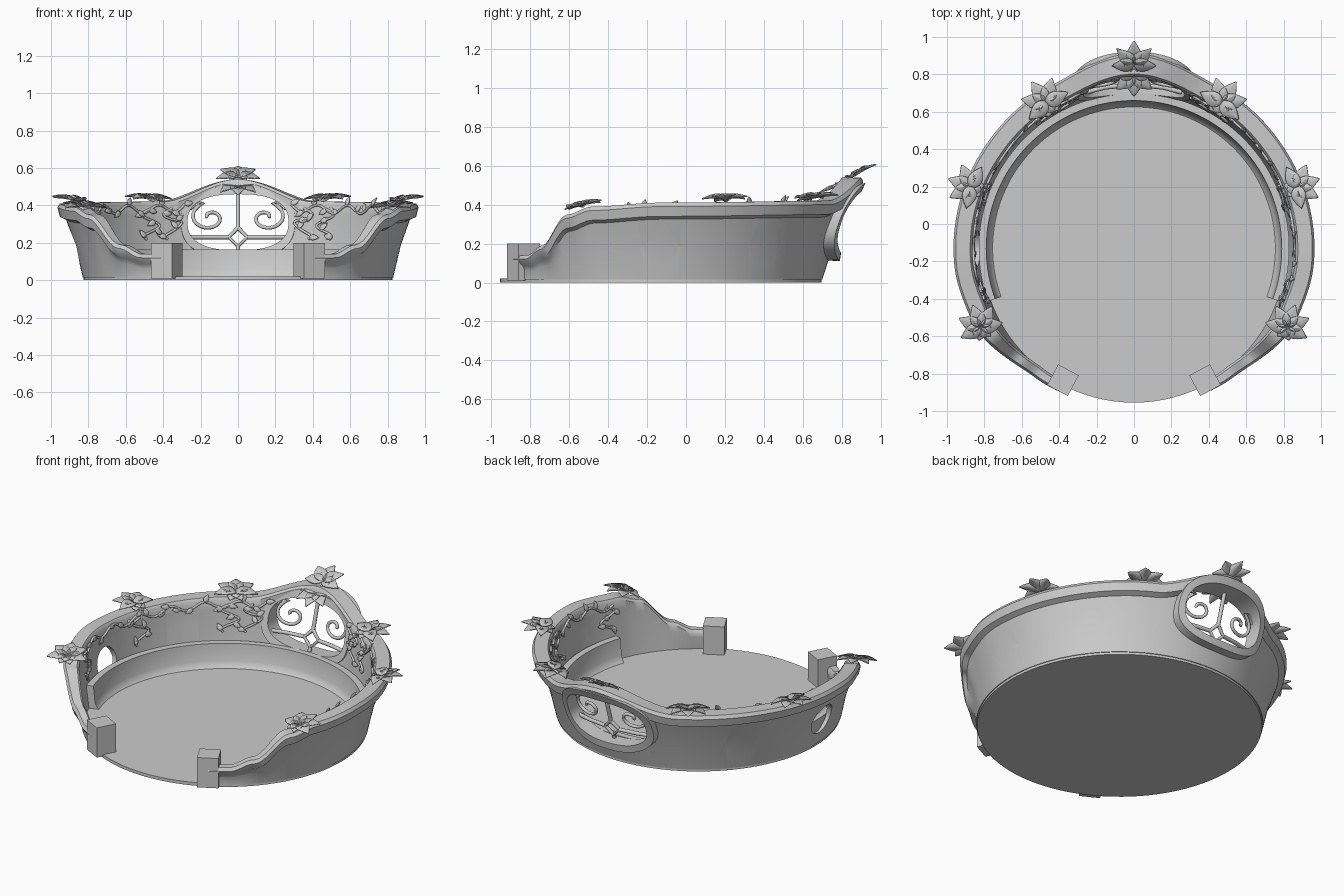
import bpy, bmesh, math, random
from mathutils import Vector, Matrix

random.seed(4)
if "Cube" in bpy.data.objects:
    bpy.data.objects.remove(bpy.data.objects["Cube"])

CY = -0.13          # centre of the round plan in y
FLOOR = 0.02

stone = bpy.data.materials.new("light grey")
stone.use_nodes = True
stone.diffuse_color = (0.6, 0.6, 0.6, 1)
stone.node_tree.nodes["Principled BSDF"].inputs["Base Color"].default_value = (0.6, 0.6, 0.6, 1)


def finish(obj, angle=40):
    bpy.ops.object.select_all(action='DESELECT')
    obj.select_set(True)
    bpy.context.view_layer.objects.active = obj
    if obj.type == 'CURVE':
        bpy.ops.object.convert(target='MESH')
    bpy.ops.object.shade_smooth_by_angle(angle=math.radians(angle))
    return obj


def new_object(name, bm):
    bmesh.ops.recalc_face_normals(bm, faces=bm.faces)
    mesh = bpy.data.meshes.new(name)
    bm.to_mesh(mesh)
    bm.free()
    mesh.materials.append(stone)
    obj = bpy.data.objects.new(name, mesh)
    bpy.context.collection.objects.link(obj)
    return obj


def loft(name, rings, closed=False):
    """Skin a list of closed rings; cap the ends unless the loft closes on itself."""
    bm = bmesh.new()
    loops = [[bm.verts.new(p) for p in ring] for ring in rings]
    n = len(loops[0])
    pairs = list(zip(loops, loops[1:])) + ([(loops[-1], loops[0])] if closed else [])
    for a, b in pairs:
        for i in range(n):
            bm.faces.new((a[i], a[(i + 1) % n], b[(i + 1) % n], b[i]))
    if not closed:
        bm.faces.new(loops[0])
        bm.faces.new(loops[-1])
    return new_object(name, bm)


def tube(name, points, radius):
    curve = bpy.data.curves.new(name, 'CURVE')
    curve.dimensions = '3D'
    curve.bevel_depth = radius
    curve.bevel_resolution = 2
    curve.use_fill_caps = True
    spline = curve.splines.new('POLY')
    spline.points.add(len(points) - 1)
    for sp, p in zip(spline.points, points):
        sp.co = (*p, 1)
    curve.materials.append(stone)
    obj = bpy.data.objects.new(name, curve)
    bpy.context.collection.objects.link(obj)
    return finish(obj, 60)


def polar(deg, r, z):
    """Angle is measured from the back, positive towards the left side."""
    a = math.radians(deg)
    return Vector((r * math.sin(a), CY + r * math.cos(a), z))


def sample(table, deg):
    d = abs(deg)
    for (a, va), (b, vb) in zip(table, table[1:]):
        if d <= b:
            t = (d - a) / (b - a)
            return va + (vb - va) * t * t * (3 - 2 * t)
    return table[-1][1]


HEIGHT = [(0, .54), (27, .42), (90, .41), (112, .39), (121, .35), (134, .19), (143, .14), (153, .14)]
RADIUS = [(0, 1.04), (28, .975), (60, .965), (95, .965), (113, .95), (143, .87), (153, .865)]
WIDTH = [(0, .12), (30, .105), (110, .10), (140, .065), (153, .06)]


# Flared wall with an overhanging rim
def wall_ring(deg):
    h, r, w = sample(HEIGHT, deg), sample(RADIUS, deg), sample(WIDTH, deg)
    lip = min(.07, h * .3)
    over = w * .45
    section = [(.83, .015), ((.83 + r - over) / 2 - .005, h * .45), (r - over, h - lip - .015),
               (r - .012, h - lip), (r, h - .02), (r - .012, h), (r - w + .012, h),
               (r - w, h - .015), (r - w, h - lip), (min(.815, r - w + .01), .015)]
    return [polar(deg, *p) for p in section]


wall = loft("wall", [wall_ring(d * 1.5) for d in range(-101, 102)])


# Window openings
def oval(t, sx, sz):
    c, s = math.cos(t), math.sin(t)
    return (sx * math.copysign(abs(c) ** .8, c), .31 + sz * math.copysign(abs(s) ** .8, s))


STEPS = [2 * math.pi * i / 48 for i in range(48)]
cutters = [loft("back_cutter", [[(x, y, z) for x, z in (oval(t, .275, .155) for t in STEPS)]
                                for y in (.4, 1.3)])]
for deg in (-90, -52, 52, 90):
    bm = bmesh.new()
    bmesh.ops.create_cone(bm, cap_ends=True, segments=32, radius1=.095, radius2=.095, depth=.5)
    aim = Vector((0, 0, 1)).rotation_difference(polar(deg, 1, CY) - Vector((0, CY, CY)))
    bm.transform(Matrix.Translation(polar(deg, .87, .185)) @ aim.to_matrix().to_4x4())
    cutters.append(new_object("round_cutter", bm))
bpy.context.view_layer.objects.active = wall
for cutter in cutters:
    cutter.hide_render = True
    mod = wall.modifiers.new("opening", 'BOOLEAN')
    mod.operation, mod.solver, mod.object = 'DIFFERENCE', 'EXACT', cutter
    bpy.ops.object.modifier_apply(modifier=mod.name)
    bpy.data.objects.remove(cutter)
finish(wall)

# Floor disc and low inner band
bm = bmesh.new()
bmesh.ops.create_cone(bm, cap_ends=True, segments=96, radius1=.825, radius2=.825, depth=FLOOR)
bm.transform(Matrix.Translation((0, CY, FLOOR / 2)))
finish(new_object("floor", bm))
band = [(.75, .015), (.765, .028), (.78, .06), (.79, .165), (.83, .165), (.83, .015)]
finish(loft("inner_band", [[polar(d * 2, *p) for p in band] for d in range(-55, 56)]))

# Gate posts
for side in (-1, 1):
    bm = bmesh.new()
    bmesh.ops.create_cube(bm, size=1)
    bm.transform(Matrix.Translation((side * .38, -.835, .105))
                 @ Matrix.Rotation(side * math.radians(28), 4, 'Z')
                 @ Matrix.Diagonal((.125, .125, .19, 1)))
    new_object("gate_post", bm)


# Back window: deep frame, bars and scrolls
def on_back(x, z, r):
    return Vector((x, CY + math.sqrt(r * r - x * x), z))


def frame_ring(t):
    ring = []
    for sx, sz, far in ((.27, .15, 0), (.305, .195, 0), (.315, .2, 1), (.275, .155, 1)):
        x, z = oval(t, sx, sz)
        rise = max(0, z - .1)
        ring.append(on_back(x, z, .92 + .5 * rise ** 1.5 if far else .81 + .25 * rise))
    return ring


finish(loft("window_frame", [frame_ring(t) for t in STEPS], closed=True))


def bar(name, pts, radius=.012):
    tube(name, [on_back(x, z, .85 + .3 * (z - .15)) for x, z in pts], radius)


bar("window_upright", [(0, .275), (0, .37), (0, .465)])
bar("window_lower_upright", [(0, .15), (0, .185)])
bar("window_diamond", [(.05 * math.sin(a * math.pi / 2), .23 + .05 * math.cos(a * math.pi / 2))
                       for a in range(5)])
for s in (-1, 1):
    bar("window_crossbar", [(s * .05, .23), (s * .16, .23), (s * .28, .23)])
    spiral = [(s * (.15 + (.015 + .012 * a) * math.cos(a)), .335 + (.012 + .009 * a) * math.sin(a))
              for a in (i * .3 for i in range(26))]
    bar("window_scroll", spiral + [(s * .22, .42), (s * .255, .38)], .01)


# Leaves: pointed folded blades, fanned into clusters
def blade(bm, matrix, length, width):
    rows = []
    for i in range(7):
        t = i / 6
        half = width * math.sin(math.pi * min(1, t * .93 + .07) ** .8) * .5 + .001
        rows.append([bm.verts.new(matrix @ Vector((k * half, t * length,
                     .35 * half * abs(k) - .12 * length * t * t))) for k in (-1, 0, 1)])
    for a, b in zip(rows, rows[1:]):
        for k in (0, 1):
            bm.faces.new((a[k], a[k + 1], b[k + 1], b[k]))


def leaf_object(name, bm):
    obj = new_object(name, bm)
    mod = obj.modifiers.new("thickness", 'SOLIDIFY')
    mod.thickness = .006
    finish(obj, 50)
    bpy.ops.object.modifier_apply(modifier=mod.name)


def cluster(pos, heading, tilt, size):
    bm = bmesh.new()
    base = (Matrix.Translation(pos) @ Matrix.Rotation(math.radians(heading), 4, 'Z')
            @ Matrix.Rotation(math.radians(tilt), 4, 'X'))
    for turn, scale in ((0, 1), (48, 1), (-48, 1), (100, .95), (-100, .95), (155, .6), (-155, .6)):
        spin = Matrix.Rotation(math.radians(turn), 4, 'Z') @ Matrix.Rotation(.12, 4, 'X')
        blade(bm, base @ spin, size * scale, size * .62)
    leaf_object("leaf_cluster", bm)


cluster((0, .865, .55), 0, 28, .125)
cluster((0, .80, .50), 180, -18, .125)
for s in (-1, 1):
    cluster((s * .47, .65, .435), s * -35, 10, .135)
    cluster((s * .875, .20, .43), s * -70, 10, .125)
    cluster((s * .82, -.55, .395), s * -20, 14, .125)


# Vines on the inside of the wall, with small leaves
def inner(deg, drop):
    h, r, w = sample(HEIGHT, deg), sample(RADIUS, deg), sample(WIDTH, deg)
    lean = max(0, drop - .06) / (h - .08)
    top = r - w - .006
    return polar(deg, top + (.80 - top) * min(1, lean), h - drop)


def small_leaf(bm, pos, deg):
    turn = (Matrix.Translation(pos) @ Matrix.Rotation(math.radians(-deg), 4, 'Z')
            @ Matrix.Rotation(math.radians(75), 4, 'X')
            @ Matrix.Rotation(random.uniform(-2.6, 2.6), 4, 'Z'))
    blade(bm, turn, .05, .03)


for s in (-1, 1):
    bm = bmesh.new()
    path = [(s * (19 + i * 1.2), .04 + .022 * math.sin(i * .55)) for i in range(76)]
    tube("rim_vine", [inner(*p) for p in path], .007)
    for deg, drop in path[::4]:
        small_leaf(bm, inner(deg, drop), deg)
    for start in (24, 33, 70, 106):
        path = [(s * (start + 3.5 * math.sin(i * .45)), .04 + i * .0085) for i in range(20)]
        tube("hanging_vine", [inner(*p) for p in path], .007)
        for deg, drop in path[3::5]:
            small_leaf(bm, inner(deg, drop), deg)
    leaf_object("vine_leaves", bm)
